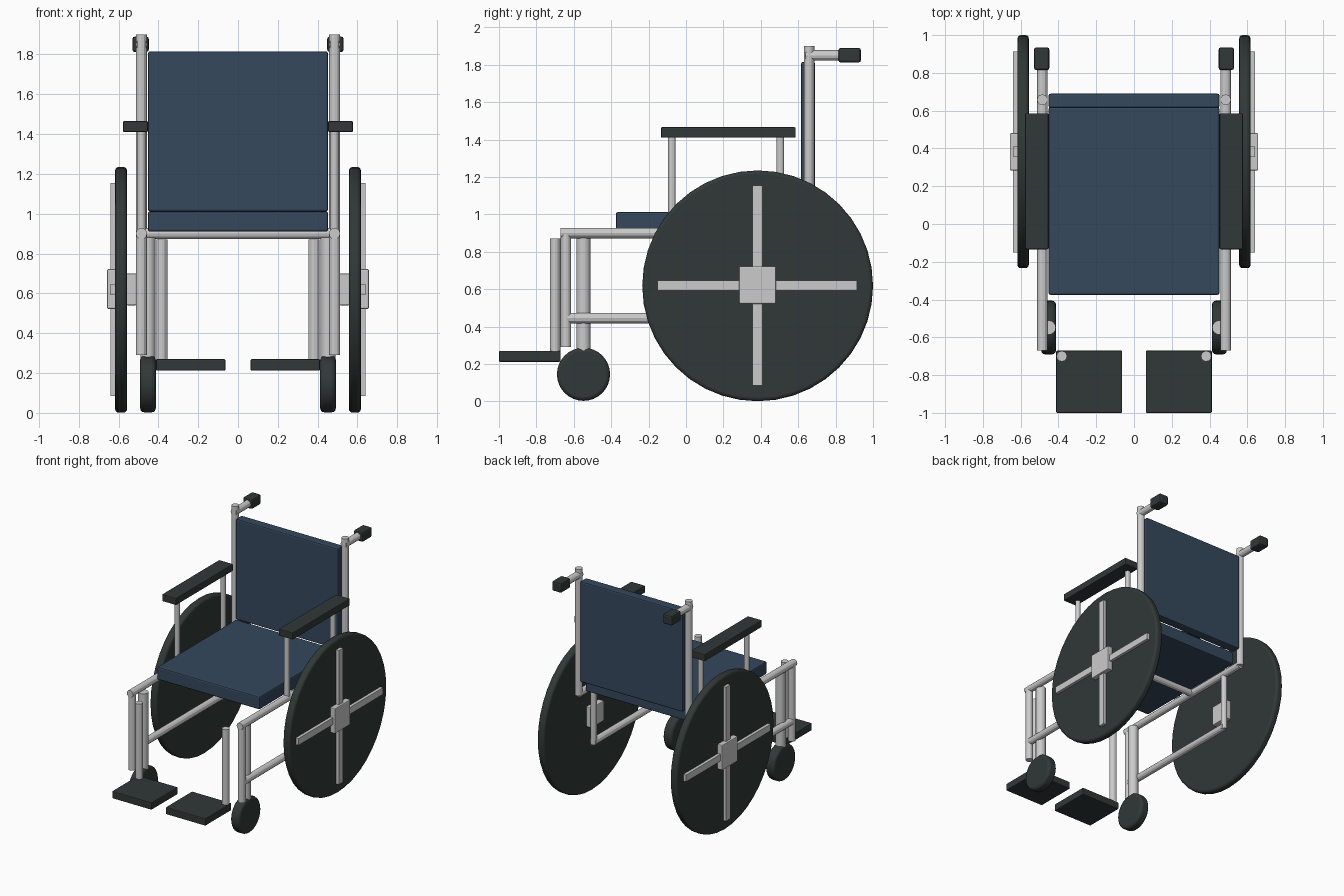
import bpy
from mathutils import Vector

if "Cube" in bpy.data.objects:
    bpy.data.objects.remove(bpy.data.objects["Cube"])


def material(name, rgb):
    m = bpy.data.materials.new(name)
    m.diffuse_color = (*rgb, 1)
    m.use_nodes = True
    m.node_tree.nodes["Principled BSDF"].inputs["Base Color"].default_value = m.diffuse_color
    return m


FABRIC = material("blue_fabric", (0.035, 0.065, 0.11))
RUBBER = material("dark_rubber", (0.03, 0.04, 0.038))


def finish(ob, name, mat, bevel, segments):
    ob.name = name
    if mat:
        ob.data.materials.append(mat)
    if bevel:
        b = ob.modifiers.new("bevel", "BEVEL")
        b.width, b.segments = bevel, segments
        b.limit_method = "ANGLE"
        b.angle_limit = 0.8
    return ob


def box(name, x, y, z, mat=None, bevel=0.006):
    """Box from three (min, max) ranges."""
    lo, hi = Vector((x[0], y[0], z[0])), Vector((x[1], y[1], z[1]))
    bpy.ops.mesh.primitive_cube_add(size=1, location=(lo + hi) / 2)
    ob = bpy.context.object
    ob.scale = hi - lo
    bpy.ops.object.transform_apply(location=False, rotation=False, scale=True)
    return finish(ob, name, mat, bevel, 2)


def rod(name, a, b, r=0.028, sides=12, mat=None, bevel=0):
    """Cylinder running from point a to point b."""
    a, b = Vector(a), Vector(b)
    d = b - a
    bpy.ops.mesh.primitive_cylinder_add(vertices=sides, radius=r, depth=d.length, location=(a + b) / 2)
    ob = bpy.context.object
    ob.rotation_euler = d.to_track_quat("Z", "Y").to_euler()
    bpy.ops.object.shade_smooth_by_angle(angle=0.5)
    return finish(ob, name, mat, bevel, 3)


# Seat, backrest and the bar below the seat
box("seat", (-0.452, 0.452), (-0.375, 0.62), (0.91, 1.012), FABRIC, 0.01)
box("backrest", (-0.452, 0.452), (0.615, 0.69), (1.012, 1.815), FABRIC, 0.01)
rod("seat_cross_bar", (-0.485, 0.1, 0.9), (0.485, 0.1, 0.9))

for side, s in (("left", -1), ("right", 1)):
    def n(part):
        return f"{side}_{part}"

    def xr(a, b):
        return tuple(sorted((s * a, s * b)))

    fx = s * 0.485

    # Tube frame
    rod(n("upper_rail"), (fx, -0.67, 0.9), (fx, 0.66, 0.9))
    rod(n("lower_rail"), (fx, -0.64, 0.445), (fx, 0.48, 0.445))
    rod(n("back_post"), (fx, 0.658, 0.89), (fx, 0.658, 1.9))
    rod(n("front_leg"), (fx, -0.642, 0.29), (fx, -0.642, 0.9))
    rod(n("rear_leg"), (fx, 0.47, 0.425), (fx, 0.47, 0.9), 0.024)

    # Push handle
    rod(n("handle_bar"), (fx, 0.64, 1.85), (fx, 0.86, 1.85))
    box(n("handle_grip"), xr(0.448, 0.53), (0.815, 0.935), (1.812, 1.89), RUBBER, 0.012)

    # Armrest
    box(n("armrest"), xr(0.453, 0.577), (-0.134, 0.586), (1.41, 1.466), RUBBER)
    for end, y in (("front", -0.075), ("rear", 0.505)):
        rod(n(f"armrest_{end}_support"), (fx, y, 0.9), (fx, y, 1.42), 0.02)

    # Drive wheel with raised cross spokes and hub
    rod(n("wheel"), (s * 0.557, 0.383, 0.618), (s * 0.617, 0.383, 0.618), 0.617, 40, RUBBER, 0.018)
    box(n("wheel_spoke_vertical"), xr(0.61, 0.641), (0.356, 0.41), (0.085, 1.155), None, 0)
    box(n("wheel_spoke_horizontal"), xr(0.61, 0.641), (-0.152, 0.914), (0.593, 0.647), None, 0)
    box(n("wheel_hub"), xr(0.61, 0.657), (0.283, 0.481), (0.522, 0.722))
    box(n("axle_block"), xr(0.51, 0.56), (0.303, 0.463), (0.54, 0.7))

    # Front caster
    cx = s * 0.452
    rod(n("caster_stem"), (cx, -0.548, 0.27), (cx, -0.548, 0.88), 0.038, 16)
    rod(n("caster_wheel"), (cx - 0.039, -0.548, 0.145), (cx + 0.039, -0.548, 0.145), 0.142, 32, RUBBER, 0.02)

    # Footrest
    rod(n("footrest_hanger"), (s * 0.382, -0.7, 0.25), (s * 0.382, -0.7, 0.87))
    box(n("footplate"), xr(0.063, 0.412), (-1.0, -0.67), (0.212, 0.27), RUBBER)
